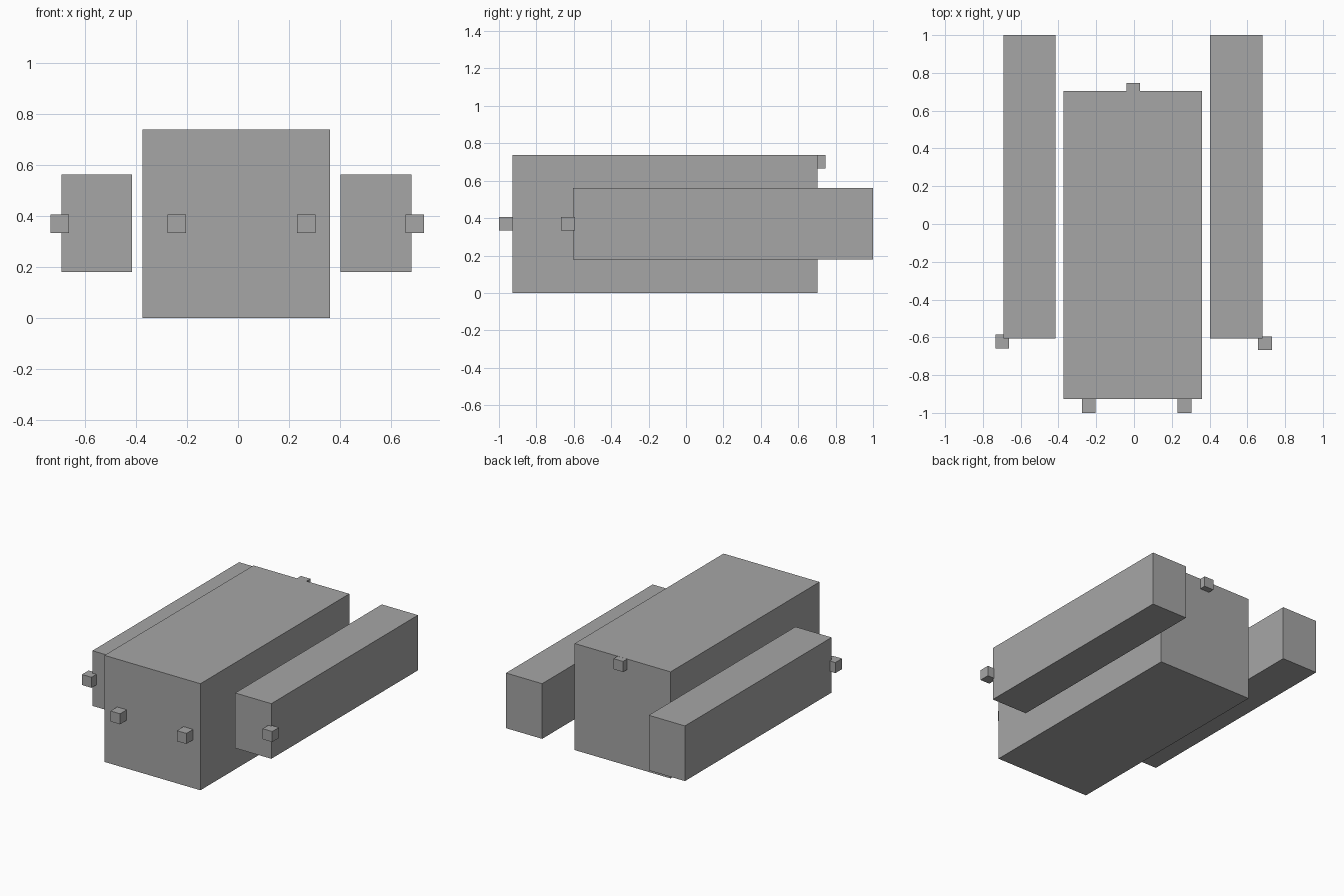
import bpy

if "Cube" in bpy.data.objects:
    bpy.data.objects.remove(bpy.data.objects["Cube"])

grey = bpy.data.materials.new("plain_grey")
grey.diffuse_color = (0.38, 0.38, 0.38, 1)
grey.use_nodes = True
grey.node_tree.nodes["Principled BSDF"].inputs["Base Color"].default_value = grey.diffuse_color


def box(name, low, high):
    """Axis-aligned box between two opposite corners."""
    bpy.ops.mesh.primitive_cube_add(
        size=1, location=[(a + b) / 2 for a, b in zip(low, high)])
    obj = bpy.context.object
    obj.name = name
    obj.scale = [b - a for a, b in zip(low, high)]
    bpy.ops.object.transform_apply(location=False, rotation=False, scale=True)
    obj.data.materials.append(grey)
    return obj


def knob(name, x, y, z):
    """Small cube given by its centre."""
    r = 0.0365
    return box(name, (x - r, y - r, z - r), (x + r, y + r, z + r))


# Central body
box("body", (-0.374, -0.927, 0), (0.361, 0.703, 0.738))

# Long side pods
box("left_pod", (-0.692, -0.605, 0.18), (-0.415, 1.0, 0.562))
box("right_pod", (0.402, -0.605, 0.18), (0.679, 1.0, 0.562))

# Small cubes on the body front, pod corners and upper back
knob("front_left_knob", -0.24, -0.9635, 0.37)
knob("front_right_knob", 0.268, -0.9635, 0.37)
knob("left_pod_knob", -0.698, -0.622, 0.37)
knob("right_pod_knob", 0.693, -0.631, 0.37)
knob("back_knob", -0.004, 0.71, 0.701)
